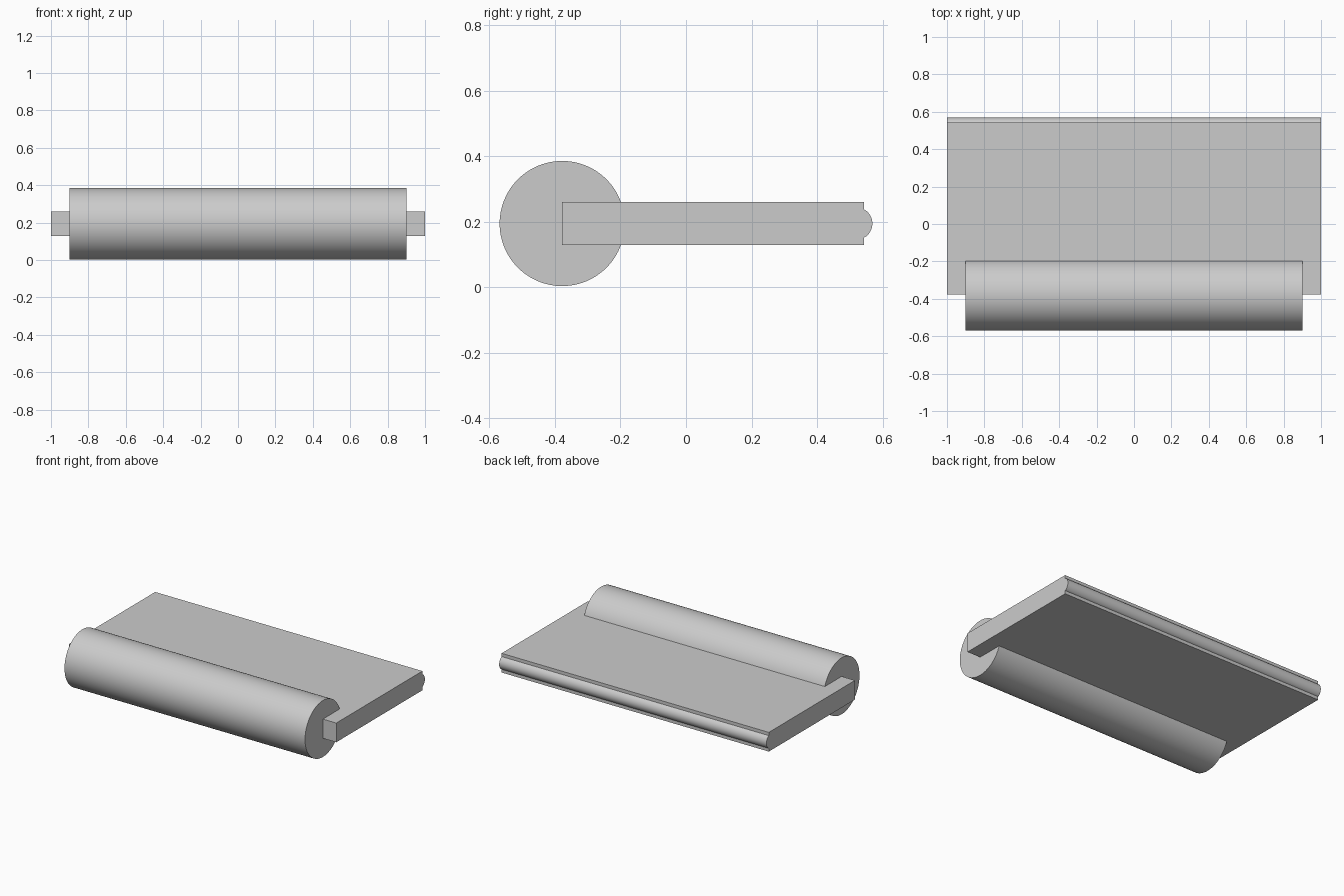
import bpy, bmesh
from math import sin, cos, pi, radians, asin

cube = bpy.data.objects.get("Cube")
if cube:
    bpy.data.objects.remove(cube, do_unlink=True)

grey = bpy.data.materials.new("plain grey")
grey.use_nodes = True
grey.diffuse_color = (0.6, 0.6, 0.6, 1)
grey.node_tree.nodes["Principled BSDF"].inputs["Base Color"].default_value = (0.6, 0.6, 0.6, 1)

AXIS_Z = 0.194   # shared mid height
AXIS_Y = -0.378  # roll axis, also the front edge of the slab


def arc(cy, radius, start, end, steps):
    """Points (y, z) on an arc around the shared mid height."""
    angles = [start + (end - start) * i / steps for i in range(steps + 1)]
    return [(cy + radius * cos(a), AXIS_Z + radius * sin(a)) for a in angles]


def extrude_profile(name, profile, half_width):
    """Extrude a (y, z) outline along x, symmetric about x = 0."""
    bm = bmesh.new()
    face = bm.faces.new([bm.verts.new((-half_width, y, z)) for y, z in profile])
    result = bmesh.ops.extrude_face_region(bm, geom=[face])
    moved = [v for v in result["geom"] if isinstance(v, bmesh.types.BMVert)]
    bmesh.ops.translate(bm, verts=moved, vec=(2 * half_width, 0, 0))
    bmesh.ops.recalc_face_normals(bm, faces=bm.faces)
    mesh = bpy.data.meshes.new(name)
    bm.to_mesh(mesh)
    bm.free()
    mesh.materials.append(grey)
    obj = bpy.data.objects.new(name, mesh)
    bpy.context.collection.objects.link(obj)
    bpy.ops.object.select_all(action="DESELECT")
    obj.select_set(True)
    bpy.context.view_layer.objects.active = obj
    bpy.ops.object.shade_smooth_by_angle(angle=radians(30))
    return obj


# Round roll along the front
extrude_profile("front_roll", arc(AXIS_Y, 0.191, 0, 2 * pi, 96)[:-1], 0.9)

# Flat slab with a rounded bead running along its back edge
half_thick, back_y = 0.065, 0.543
bead_radius, bead_half = 0.05, 0.043
sweep = asin(bead_half / bead_radius)
bead = arc(0.519, bead_radius, -sweep, sweep, 20)
low, high = AXIS_Z - half_thick, AXIS_Z + half_thick
outline = [(AXIS_Y, low), (back_y, low), (back_y, bead[0][1])]
outline += bead[1:-1]
outline += [(back_y, bead[-1][1]), (back_y, high), (AXIS_Y, high)]
extrude_profile("slab_with_bead", outline, 1.0)
